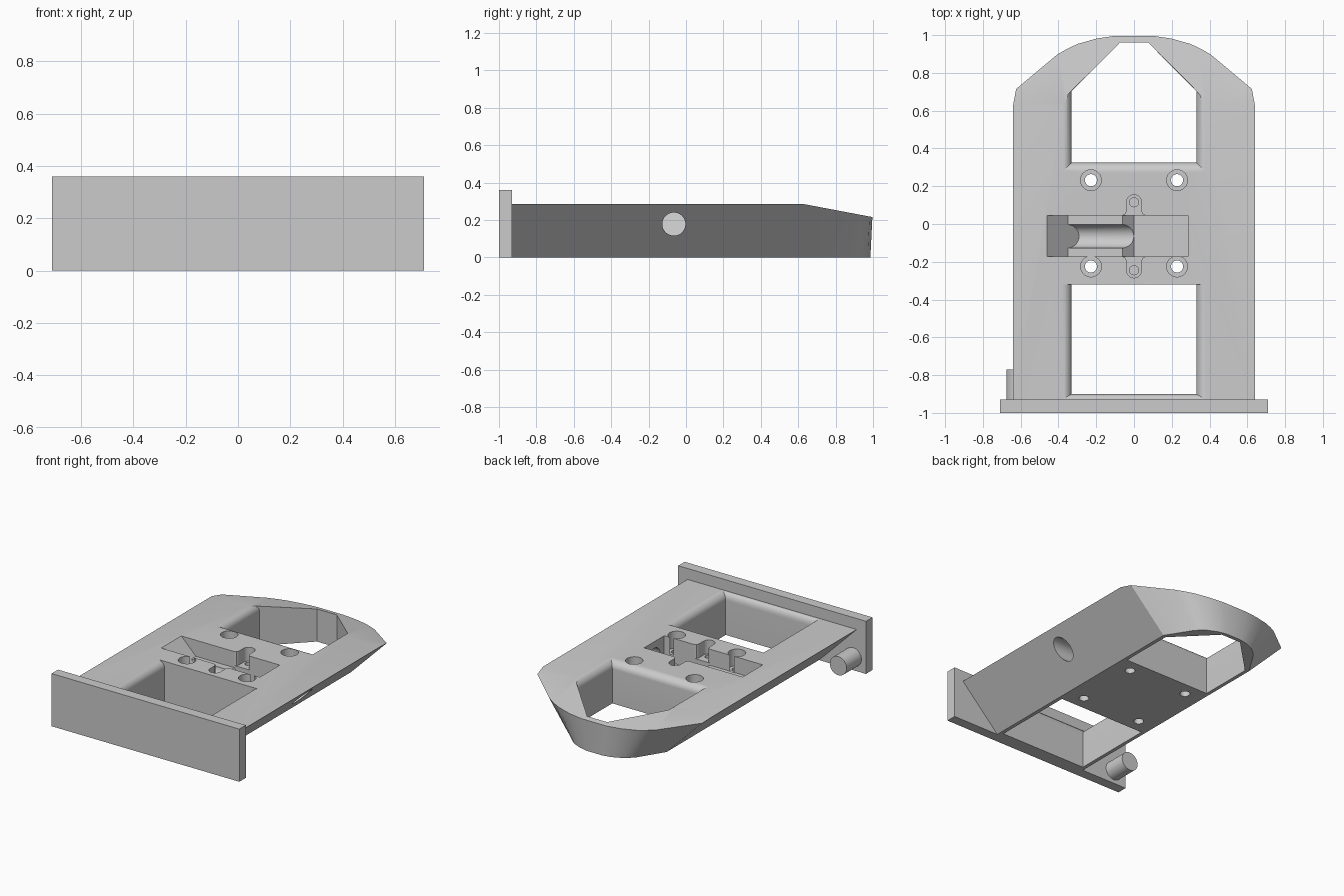
import bpy, bmesh, math
from mathutils import Vector, Matrix

if "Cube" in bpy.data.objects:
    bpy.data.objects.remove(bpy.data.objects["Cube"], do_unlink=True)

grey = bpy.data.materials.new("plain_grey")
grey.use_nodes = True
grey.diffuse_color = (0.6, 0.6, 0.6, 1)
grey.node_tree.nodes["Principled BSDF"].inputs["Base Color"].default_value = grey.diffuse_color

TOP = 0.285


def add_object(name, bm):
    bmesh.ops.recalc_face_normals(bm, faces=bm.faces)
    mesh = bpy.data.meshes.new(name)
    bm.to_mesh(mesh)
    bm.free()
    mesh.materials.append(grey)
    obj = bpy.data.objects.new(name, mesh)
    bpy.context.collection.objects.link(obj)
    return obj


def loft(rings):
    """Closed solid through rings of equal point count."""
    bm = bmesh.new()
    loops = [[bm.verts.new(p) for p in ring] for ring in rings]
    n = len(loops[0])
    for a, b in zip(loops, loops[1:]):
        for i in range(n):
            j = (i + 1) % n
            bm.faces.new((a[i], a[j], b[j], b[i]))
    bm.faces.new(loops[0])
    bm.faces.new(loops[-1])
    return bm


def prism(points, z0, z1):
    return loft([[(x, y, z) for x, y in points] for z in (z0, z1)])


def circle(x, y, r, start=0, sweep=math.tau, n=32):
    return [(x + r * math.cos(start + sweep * i / n),
             y + r * math.sin(start + sweep * i / n)) for i in range(n)]


def cut(target, bm):
    cutter = add_object("cutter", bm)
    cutter.hide_render = True
    mod = target.modifiers.new("cut", "BOOLEAN")
    mod.operation = "DIFFERENCE"
    mod.solver = "EXACT"
    mod.object = cutter
    bpy.context.view_layer.objects.active = target
    bpy.ops.object.modifier_apply(modifier=mod.name)
    bpy.data.objects.remove(cutter, do_unlink=True)


def smooth(obj):
    bpy.ops.object.select_all(action="DESELECT")
    obj.select_set(True)
    bpy.context.view_layer.objects.active = obj
    bpy.ops.object.shade_smooth_by_angle(angle=math.radians(20))


# Body: outline with rounded nose, sides leaning in 45 degrees towards the base
half = [(0.64, -0.935), (0.64, 0.715), (0.44, 0.9), (0.385, 0.931), (0.33, 0.956),
        (0.22, 0.985), (0.11, 1.0)]
outline = half + [(-x, y) for x, y in reversed(half)]
base = [(x * 0.355 / 0.64, y - max(0, y - 0.715) * 0.05) for x, y in outline]
bm = loft([[(x, y, 0) for x, y in base], [(x, y, TOP) for x, y in outline]])

# Sloping top of the nose
cut_result = bmesh.ops.bisect_plane(
    bm, geom=bm.verts[:] + bm.edges[:] + bm.faces[:], plane_co=(0, 0.63, TOP),
    plane_no=Vector((0, 0.07, 0.37)).normalized(), clear_outer=True)
rim = [e for e in bm.edges if e.is_boundary]
bmesh.ops.holes_fill(bm, edges=rim, sides=0)
body = add_object("body", bm)


# Openings with rounded upper edges
def rear_ring(o, z):
    side = [(0.33 + o, 0.325 - o), (0.33 + o, 0.705 - o), (0.075, 0.96)]
    return [(x, y, z) for x, y in side + [(-x, y) for x, y in reversed(side)]]


def front_ring(o, z):
    w = 0.33 + o
    return [(x, y, z) for x, y in ((-w, -0.9 - o * 0.6), (w, -0.9 - o * 0.6),
                                   (w, -0.32), (-w, -0.32))]


R = 0.05
steps = [(0, -0.1)]
for i in range(9):
    t = math.pi / 2 * i / 8
    steps.append((R * (1 - math.cos(t)), TOP - R + R * math.sin(t)))
steps.append((R, TOP + 0.1))
for ring in (rear_ring, front_ring):
    cut(body, loft([ring(o, z) for o, z in steps]))

# Stepped pocket in the bridge
pocket = [(-0.56, 0.385), (-0.35, 0.175), (-0.06, 0.175), (0, 0.115),
          (0.285, 0.115), (0.285, 0.385)]
cut(body, loft([[(x, y, z) for x, z in pocket] for y in (-0.172, 0.045)]))

# Sideways bore, its inner end following the pocket ramp
bore = circle(-0.065, 0.178, 0.062)
cut(body, loft([[(-0.175 - z, y, z) for y, z in bore], [(0.8, y, z) for y, z in bore]]))

# Screw slots at the pocket edges
for inner, outer, s in ((0.04, 0.115, 1), (-0.167, -0.245, -1)):
    arc = circle(0, outer, 0.04, 0, s * math.pi, 16) + [(-0.04, outer)]
    flare = [(-0.04, inner + s * 0.025), (-0.047, inner + s * 0.011), (-0.06, inner + s * 0.005),
             (-0.06, inner), (0.06, inner), (0.06, inner + s * 0.005),
             (0.047, inner + s * 0.011), (0.04, inner + s * 0.025)]
    cut(body, prism(arc + flare, 0.19, 0.4))
    cut(body, prism(circle(0, outer, 0.024), 0.08, 0.4))

# Counterbored through holes
for x in (-0.228, 0.228):
    for y in (-0.225, 0.232):
        cut(body, prism(circle(x, y, 0.055), 0.17, 0.4))
        cut(body, prism(circle(x, y, 0.032), -0.1, 0.4))
smooth(body)

# Front plate
add_object("front_plate", prism([(-0.71, -1), (0.71, -1), (0.71, -0.93), (-0.71, -0.93)], 0, 0.36))

# Locating peg behind the plate
ring = circle(-0.612, 0.09, 0.064)
peg = add_object("peg", loft([[(x, y, z) for x, z in ring] for y in (-0.935, -0.77)]))
smooth(peg)
